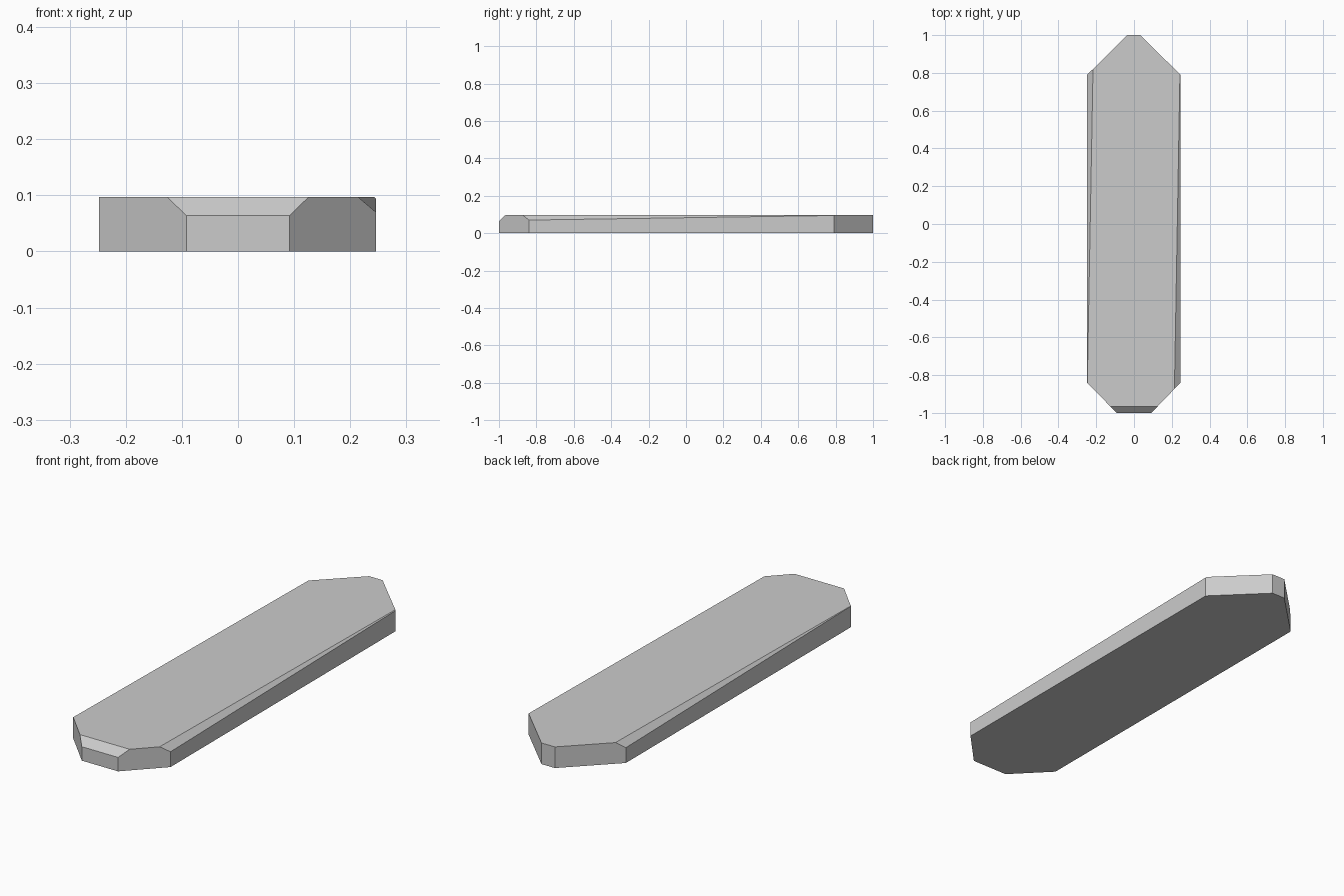
import bpy, bmesh
from mathutils import Vector

if "Cube" in bpy.data.objects:
    bpy.data.objects.remove(bpy.data.objects["Cube"])

HEIGHT = 0.097

# Plank outline with clipped corners, seen from above
outline = [(-0.248, 0.79), (-0.248, -0.84), (-0.092, -1.0), (0.092, -1.0),
           (0.246, -0.84), (0.246, 0.79), (0.033, 1.0), (-0.035, 1.0)]

bm = bmesh.new()
base = bm.faces.new([bm.verts.new((x, y, 0)) for x, y in outline])
top = bmesh.ops.extrude_face_region(bm, geom=[base])
bmesh.ops.translate(bm, vec=(0, 0, HEIGHT),
                    verts=[v for v in top["geom"] if isinstance(v, bmesh.types.BMVert)])


def chip(a, b, c):
    """Slice off the upper edge outside the plane through three points."""
    a, b, c = Vector(a), Vector(b), Vector(c)
    normal = (b - a).cross(c - a).normalized()
    if normal.z < 0:
        normal.negate()
    cut = bmesh.ops.bisect_plane(bm, geom=bm.verts[:] + bm.edges[:] + bm.faces[:],
                                 dist=1e-5, plane_co=a, plane_no=normal, clear_outer=True)
    edges = [e for e in cut["geom_cut"] if isinstance(e, bmesh.types.BMEdge)]
    bmesh.ops.contextual_create(bm, geom=edges)


# Front chamfer
chip((-0.1, -1.0, 0.064), (0.1, -1.0, 0.064), (0, -0.965, HEIGHT))
# Right edge chip, widest at the front
chip((0.246, -0.84, 0.07), (0.214, -0.87, HEIGHT), (0.243, 0.79, HEIGHT))
# Left edge chip, widest at the back
chip((-0.248, 0.79, 0.07), (-0.217, 0.82, HEIGHT), (-0.247, -0.84, HEIGHT))

bmesh.ops.recalc_face_normals(bm, faces=bm.faces[:])
mesh = bpy.data.meshes.new("plank")
bm.to_mesh(mesh)
bm.free()
bpy.context.collection.objects.link(bpy.data.objects.new("plank", mesh))
